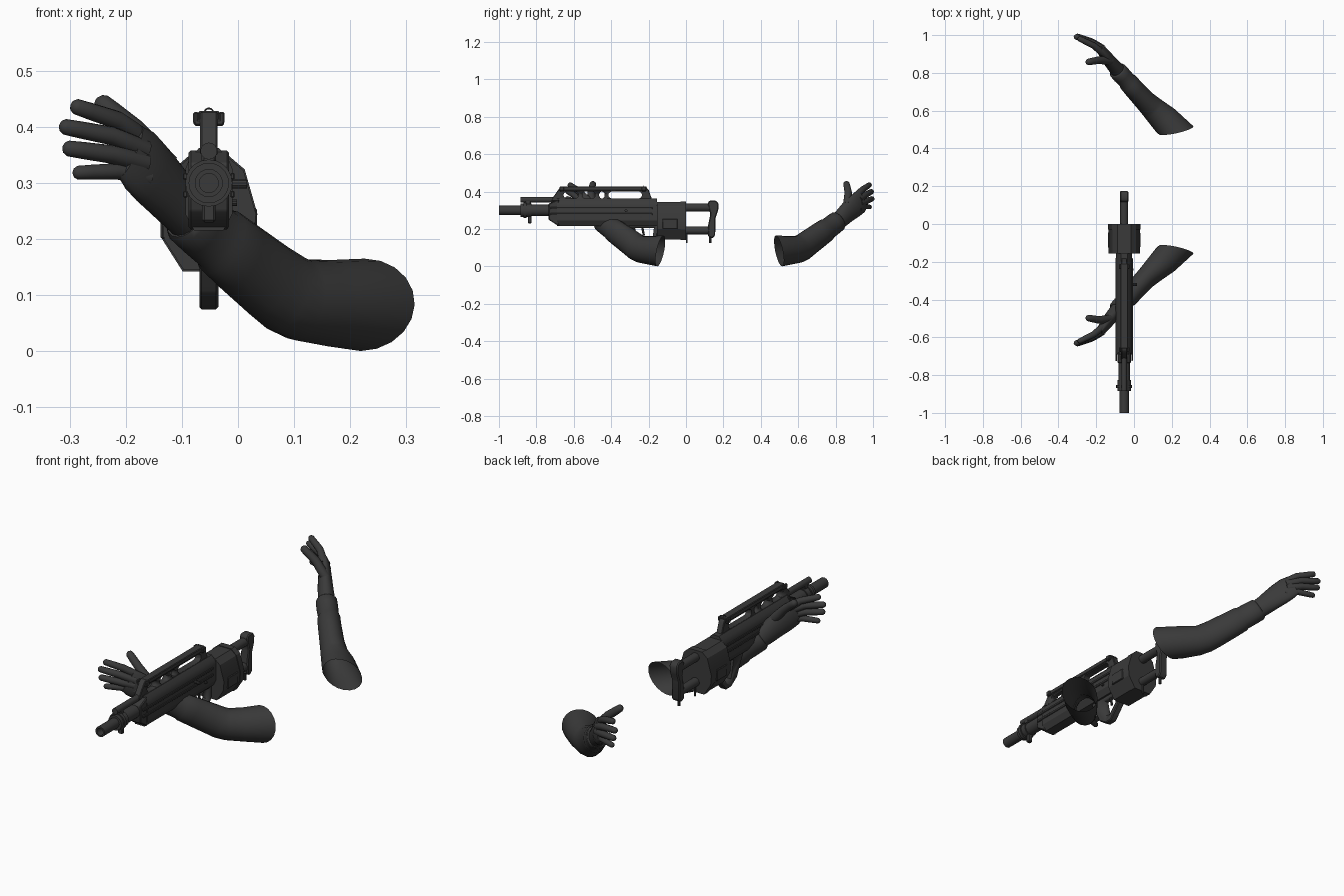
import bpy, bmesh, math
from mathutils import Vector, Matrix

if "Cube" in bpy.data.objects:
    bpy.data.objects.remove(bpy.data.objects["Cube"])

GX = -0.052          # sideways position of the launcher axis
MIRROR_Y = 0.18      # plane that swaps the two arms


def material(name, v):
    m = bpy.data.materials.new(name)
    m.diffuse_color = (v, v, v, 1)
    m.use_nodes = True
    m.node_tree.nodes["Principled BSDF"].inputs["Base Color"].default_value = m.diffuse_color
    return m


GUN = material("dark gunmetal", 0.042)
ARM = material("charcoal sleeve", 0.042)


def finish(name, bm, mat, angle=35):
    bmesh.ops.recalc_face_normals(bm, faces=bm.faces)
    me = bpy.data.meshes.new(name)
    bm.to_mesh(me)
    bm.free()
    ob = bpy.data.objects.new(name, me)
    bpy.context.collection.objects.link(ob)
    me.materials.append(mat)
    bpy.ops.object.select_all(action='DESELECT')
    ob.select_set(True)
    bpy.context.view_layer.objects.active = ob
    bpy.ops.object.shade_smooth_by_angle(angle=math.radians(angle))
    return ob


def box(name, x, y, z, bevel=0.004):
    bm = bmesh.new()
    bmesh.ops.create_cube(bm, size=1)
    for v in bm.verts:
        v.co = Vector([lo + (c + 0.5) * (hi - lo) for c, (lo, hi) in zip(v.co, (x, y, z))])
    if bevel:
        bmesh.ops.bevel(bm, geom=bm.edges[:], offset=bevel, segments=1, affect='EDGES')
    return finish(name, bm, GUN, 30)


def rod(name, a, b, r, r2=None, sides=20):
    """Round bar from a to b."""
    a, b = Vector(a), Vector(b)
    m = Matrix.Translation((a + b) / 2) @ (b - a).to_track_quat('Z', 'Y').to_matrix().to_4x4()
    bm = bmesh.new()
    bmesh.ops.create_cone(bm, cap_ends=True, segments=sides, radius1=r,
                          radius2=r if r2 is None else r2, depth=(b - a).length, matrix=m)
    return finish(name, bm, GUN)


def slab(name, outline, half, bevel=0.004):
    """Side outline (y, z) given thickness across x."""
    bm = bmesh.new()
    f = bm.faces.new([bm.verts.new((GX - half, y, z)) for y, z in outline])
    g = bmesh.ops.extrude_face_region(bm, geom=[f])
    bmesh.ops.translate(bm, verts=[v for v in g['geom'] if isinstance(v, bmesh.types.BMVert)],
                        vec=(2 * half, 0, 0))
    if bevel:
        bmesh.ops.bevel(bm, geom=bm.edges[:], offset=bevel, segments=1, affect='EDGES')
    return finish(name, bm, GUN, 30)


def prism(name, section, y0, y1):
    """Front half-section (dx, z) mirrored and run along y."""
    pts = section + [(-x, z) for x, z in reversed(section)]
    bm = bmesh.new()
    f = bm.faces.new([bm.verts.new((GX + x, y0, z)) for x, z in pts])
    g = bmesh.ops.extrude_face_region(bm, geom=[f])
    bmesh.ops.translate(bm, verts=[v for v in g['geom'] if isinstance(v, bmesh.types.BMVert)],
                        vec=(0, y1 - y0, 0))
    return finish(name, bm, GUN, 25)


def cut(target, cutter):
    cutter.hide_render = True
    cutter.hide_set(True)
    mod = target.modifiers.new("cut", 'BOOLEAN')
    mod.object, mod.solver = cutter, 'EXACT'


def limb(name, rings, flip, sides=20, first=None, caps=(False, True)):
    """Loft of (x, y, z, horizontal radius, vertical radius) rings."""
    c = [Vector(r[:3]) for r in rings]
    bm = bmesh.new()
    loops = []
    for i, r in enumerate(rings):
        d = (c[min(i + 1, len(c) - 1)] - c[max(i - 1, 0)]).normalized()
        if i == 0 and first:
            d = Vector(first).normalized()
        side = d.cross(Vector((0, 0, 1))).normalized()
        up = side.cross(d)
        loop = []
        for k in range(sides):
            t = 2 * math.pi * k / sides
            p = c[i] + side * r[3] * math.cos(t) + up * r[4] * math.sin(t)
            if flip:
                p.y = 2 * MIRROR_Y - p.y
            loop.append(bm.verts.new(p))
        loops.append(loop)
    for a, b in zip(loops, loops[1:]):
        for k in range(sides):
            n = (k + 1) % sides
            bm.faces.new((a[k], a[n], b[n], b[k]))
    if caps[0]:
        bm.faces.new(loops[0])
    if caps[1]:
        bm.faces.new(loops[-1])
    return finish(name, bm, ARM, 60)


def finger(name, base, mid, tip, r, flip):
    b, m, t = Vector(base), Vector(mid), Vector(tip)
    e = (t - m).normalized()
    path = [(b, 1.1), (b.lerp(m, .5), 1.08), (m, 1.0), (m.lerp(t, .6), .92),
            (t - e * r * .6, .85), (t - e * r * .2, .6), (t, .2)]
    limb(name, [(*p, r * s, r * s) for p, s in path], flip, 12, caps=(True, True))


# ---- arms: the same arm and its mirror image ----
SLEEVE = [(.222, .497, .083, .095, .084), (.163, .552, .086, .077, .077), (.110, .602, .092, .066, .073),
          (.085, .626, .104, .061, .073), (.055, .655, .126, .056, .071), (.000, .715, .170, .053, .067),
          (-.030, .750, .195, .052, .064), (-.036, .757, .200, .047, .059), (-.066, .789, .225, .049, .058),
          (-.086, .811, .241, .048, .056), (-.091, .817, .246, .042, .050)]
PALM = [(-.080, .806, .236, .040, .046), (-.105, .835, .262, .037, .050), (-.130, .865, .291, .034, .056),
        (-.155, .898, .318, .030, .061), (-.175, .925, .340, .024, .062), (-.192, .944, .356, .016, .054)]
FINGERS = [("index_finger", (-.165, .905, .375), (-.215, .945, .412), (-.297, .985, .439), .0165),
           ("middle_finger", (-.165, .925, .358), (-.225, .962, .384), (-.318, .995, .402), .0165),
           ("ring_finger", (-.165, .930, .335), (-.225, .967, .351), (-.312, .998, .363), .0165),
           ("little_finger", (-.160, .925, .308), (-.215, .958, .321), (-.294, .985, .318), .0145),
           ("thumb", (-.125, .862, .330), (-.185, .868, .395), (-.252, .856, .450), .020)]
for side, flip in (("rear", False), ("front", True)):
    limb(side + "_sleeve", SLEEVE, flip, first=(-.21, .96, .2))
    limb(side + "_palm", PALM, flip)
    for n, b, m, t, r in FINGERS:
        finger(side + "_" + n, b, m, t, r, flip)

# ---- barrel group ----
muzzle = rod("barrel", (GX, -1, .30), (GX, -.70, .30), .025)
cut(muzzle, rod("bore_cutter", (GX, -1.02, .30), (GX, -.95, .30), .017))
rod("barrel_collar", (GX, -.885, .30), (GX, -.825, .30), .036)
rod("barrel_ring", (GX, -.868, .30), (GX, -.852, .30), .042)
rod("barrel_sleeve", (GX, -.83, .30), (GX, -.70, .30), .031)
rod("gas_tube", (GX, -.885, .357), (GX, -.66, .357), .015)
box("gas_block", (GX - .013, GX + .013), (-.86, -.83), (.30, .366))
box("lower_lug", (GX - .012, GX + .012), (-.845, -.825), (.23, .28))

# ---- receiver ----
SECTION = [(.018, .362), (.034, .345), (.042, .325), (.042, .245), (.026, .215)]
prism("receiver", SECTION, -.69, -.155)
slab("receiver_nose", [(-.735, .335), (-.68, .36), (-.68, .215), (-.735, .25)], .036)
for s in (-1, 1):
    for z in (.312, .280):
        x = GX + s * .042
        box("side_rail", (x - .004, x + .004), (-.725, -.18), (z - .006, z + .006), .002)
rod("charging_handle", (GX + .03, -.32, .298), (GX + .068, -.32, .298), .008, sides=10)
rod("safety_pin", (GX + .03, -.24, .265), (GX + .050, -.24, .265), .006, sides=10)

# ---- carrying handle with rounded windows ----
handle = slab("carrying_handle", [(-.725, .35), (-.69, .40), (-.67, .427), (-.215, .427), (-.20, .41),
                                  (-.175, .34)], .0155, .003)
for y0, y1 in ((-.655, -.575), (-.555, -.485), (-.465, -.435), (-.415, -.235)):
    r = min(.019, (y1 - y0) / 2)
    pts = [(yc + r * math.cos(a), .382 + .019 * math.sin(a))
           for yc, a0 in ((y1 - r, -90), (y0 + r, 90))
           for a in [math.radians(a0 + 30 * k) for k in range(7)]]
    if y1 - y0 <= 2 * r + 1e-4:
        pts = pts[:6] + pts[7:13]
    cut(handle, slab("window_cutter", pts, .05, 0))
box("handle_top_rail", (GX - .02, GX + .02), (-.66, -.21), (.406, .428), .003)

# ---- sights ----
for y in (-.665, -.225):
    box("sight_base", (GX - .027, GX + .027), (y - .012, y + .012), (.402, .414), .003)
    for s in (-1, 1):
        x = GX + s * .023
        box("sight_ear", (x - .005, x + .005), (y - .012, y + .012), (.405, .427), .003)
bpy.ops.mesh.primitive_torus_add(major_radius=.008, minor_radius=.0015, major_segments=20, minor_segments=6,
                                 location=(GX, -.225, .425), rotation=(math.pi / 2, 0, 0))
bpy.context.object.name = "sight_ring"
bpy.context.object.data.materials.append(GUN)
rod("sight_post", (GX, -.665, .41), (GX, -.665, .425), .002, sides=8)

# ---- grip and trigger guard ----
guard = slab("grip_loop", [(-.36, .225), (-.30, .105), (-.255, .075), (-.215, .075), (-.155, .145),
                           (-.148, .225)], .017)
cut(guard, slab("loop_cutter", [(-.272, .205), (-.252, .115), (-.222, .105), (-.178, .152), (-.172, .205)], .05, 0))
rod("trigger", (GX, -.235, .215), (GX, -.225, .165), .006, sides=8)

# ---- rear housing and stock ----
HOUSING = [(.035, .345), (.062, .322), (.084, .245), (.080, .200), (.045, .145)]
prism("rear_housing", HOUSING, -.155, -.008)
prism("housing_band", [(x * 1.03, .243 + (z - .243) * 1.03) for x, z in HOUSING], -.030, .0)
for s in (-1, 1):
    x = GX + s * .079
    box("housing_plate", (x - .007, x + .007), (-.125, -.045), (.20, .255), .003)
box("housing_stub", (GX - .03, GX + .03), (-.17, -.15), (.22, .345))
rod("upper_stock_tube", (GX, -.02, .315), (GX, .15, .315), .021)
rod("lower_stock_tube", (GX, -.02, .193), (GX, .14, .193), .021)
rod("sling_pin", (GX, .004, .125), (GX, .004, .20), .005, sides=8)
slab("butt_plate", [(.115, .335), (.125, .352), (.160, .352), (.175, .335), (.172, .300), (.158, .26),
                    (.156, .165), (.140, .15), (.118, .16), (.118, .22), (.130, .28)], .022, .005)
rod("butt_hook", (GX, .130, .125), (GX, .130, .17), .007, sides=8)
